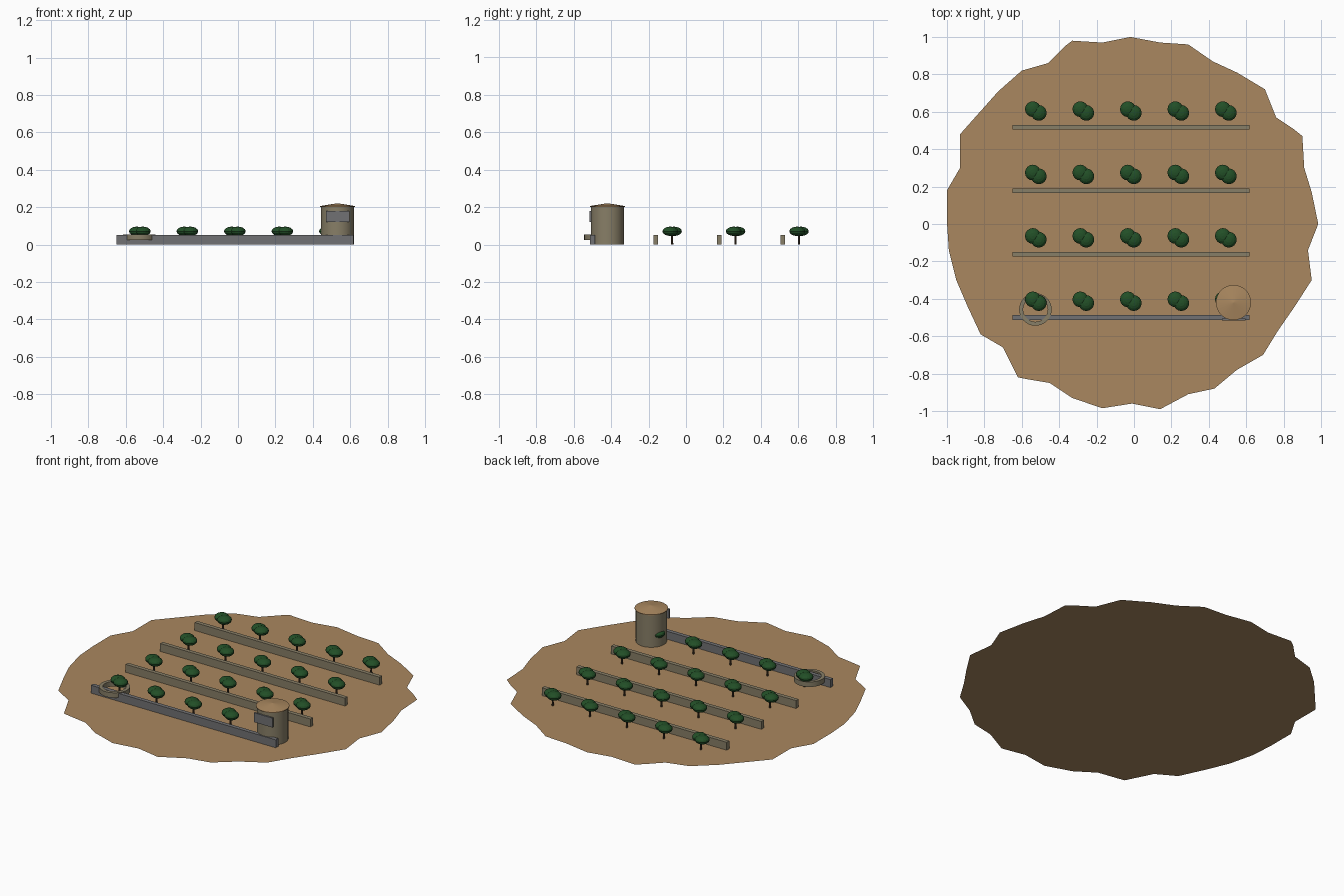
import bpy, bmesh, math
from mathutils import Matrix, Vector

if "Cube" in bpy.data.objects:
    bpy.data.objects.remove(bpy.data.objects["Cube"])


def material(name, rgb):
    m = bpy.data.materials.new(name)
    m.diffuse_color = (*rgb, 1)
    m.use_nodes = True
    m.node_tree.nodes["Principled BSDF"].inputs["Base Color"].default_value = m.diffuse_color
    return m


SOIL = material("tan soil", (0.40, 0.245, 0.115))
STONE = material("olive stone", (0.245, 0.21, 0.135))
GREY = material("grey metal", (0.165, 0.165, 0.172))
LEAF = material("dark green leaf", (0.016, 0.078, 0.02))
BARK = material("dark bark", (0.06, 0.035, 0.018))


def finish(name, bm, mats, smooth=None):
    me = bpy.data.meshes.new(name)
    bm.to_mesh(me)
    bm.free()
    ob = bpy.data.objects.new(name, me)
    bpy.context.collection.objects.link(ob)
    for m in mats:
        me.materials.append(m)
    if smooth:
        bpy.context.view_layer.objects.active = ob
        ob.select_set(True)
        bpy.ops.object.shade_smooth_by_angle(angle=math.radians(smooth))
        ob.select_set(False)
    return ob


def box(name, lo, hi, mat):
    bm = bmesh.new()
    lo, hi = Vector(lo), Vector(hi)
    bmesh.ops.create_cube(bm, size=1, matrix=Matrix.Translation((lo + hi) / 2)
                          @ Matrix.Diagonal((*(hi - lo), 1)))
    return finish(name, bm, [mat])


def lathe(name, profile, centre, mat, sides=32, closed=False, smooth=30):
    # spin a (radius, height) profile about a vertical axis
    bm = bmesh.new()
    pts = profile + profile[:1] if closed else profile
    vs = [bm.verts.new((r, 0, z)) for r, z in pts]
    es = [bm.edges.new(p) for p in zip(vs, vs[1:])]
    bmesh.ops.spin(bm, geom=vs + es, cent=(0, 0, 0), axis=(0, 0, 1),
                   angle=2 * math.pi, steps=sides, use_duplicate=False)
    bmesh.ops.remove_doubles(bm, verts=bm.verts, dist=1e-5)
    bmesh.ops.recalc_face_normals(bm, faces=bm.faces)
    bmesh.ops.translate(bm, verts=bm.verts, vec=(*centre, 0))
    return finish(name, bm, [mat], smooth)


# ground: flat ragged disc with notches
OUTLINE = [(-.02, 1), (.14, .97), (.29, .96), (.42, .87), (.55, .81), (.70, .72), (.76, .57),
           (.85, .51), (.80, .42), (.90, .47), (.91, .30), (.95, .17), (.985, 0), (.93, -.14),
           (.95, -.30), (.86, -.44), (.77, -.57), (.69, -.70), (.55, -.78), (.43, -.88),
           (.29, -.91), (.14, -.99), (-.01, -.96), (-.17, -.985), (-.33, -.93), (-.45, -.85),
           (-.57, -.83), (-.56, -.73), (-.62, -.82), (-.70, -.66), (-.82, -.59), (-.89, -.44),
           (-.95, -.30), (-.99, -.14), (-1, .01), (-1, .18), (-.93, .30), (-.93, .42),
           (-.83, .42), (-.93, .48), (-.79, .57), (-.725, .71), (-.60, .82), (-.46, .86),
           (-.37, .95), (-.30, .87), (-.33, .98), (-.17, .97)]
bm = bmesh.new()
face = bm.faces.new([bm.verts.new((x, y, 0)) for x, y in reversed(OUTLINE)])
bmesh.ops.triangulate(bm, faces=[face])
finish("ground", bm, [SOIL])

# terrace walls, the front one grey
ROWS = [-.50 + .339 * i for i in range(4)]
for i, y in enumerate(ROWS):
    box(f"terrace_wall_{i + 1}", (-.65, y - .0125, .001), (.618, y + .0125, .05),
        STONE if i else GREY)


# trees: slim trunk and two overlapping squashed lobes
def tree(name, x, y):
    bm = bmesh.new()
    bmesh.ops.create_cone(bm, cap_ends=True, segments=8, radius1=.006, radius2=.005, depth=.055,
                          matrix=Matrix.Translation((x, y, .0285)))
    trunk = set(bm.faces)
    for s in (-1, 1):
        bmesh.ops.create_uvsphere(bm, u_segments=16, v_segments=8, radius=1,
                                  matrix=Matrix.Translation((x + .016 * s, y - .010 * s, .071))
                                  @ Matrix.Diagonal((.042, .042, .025, 1)))
    for f in bm.faces:
        f.material_index = 0 if f in trunk else 1
    finish(name, bm, [BARK, LEAF])


for i, y in enumerate(ROWS):
    for j in range(5):
        tree(f"tree_{i + 1}_{j + 1}", -.525 + .254 * j, y + .087)

# round water tower with shallow conical roof and front panel
TOWER = (.532, -.42)
lathe("tower_body", [(0, .001), (.088, .001), (.088, .205), (0, .205)], TOWER, STONE)
lathe("tower_roof", [(0, .202), (.094, .202), (.094, .206), (0, .221)], TOWER, SOIL, smooth=None)
box("tower_panel", (.47, -.515, .122), (.597, -.505, .18), GREY)

# raised stone ring around the front left tree
lathe("stone_ring", [(.066, .024), (.087, .024), (.087, .055), (.066, .055)],
      (-.527, -.457), STONE, closed=True)
